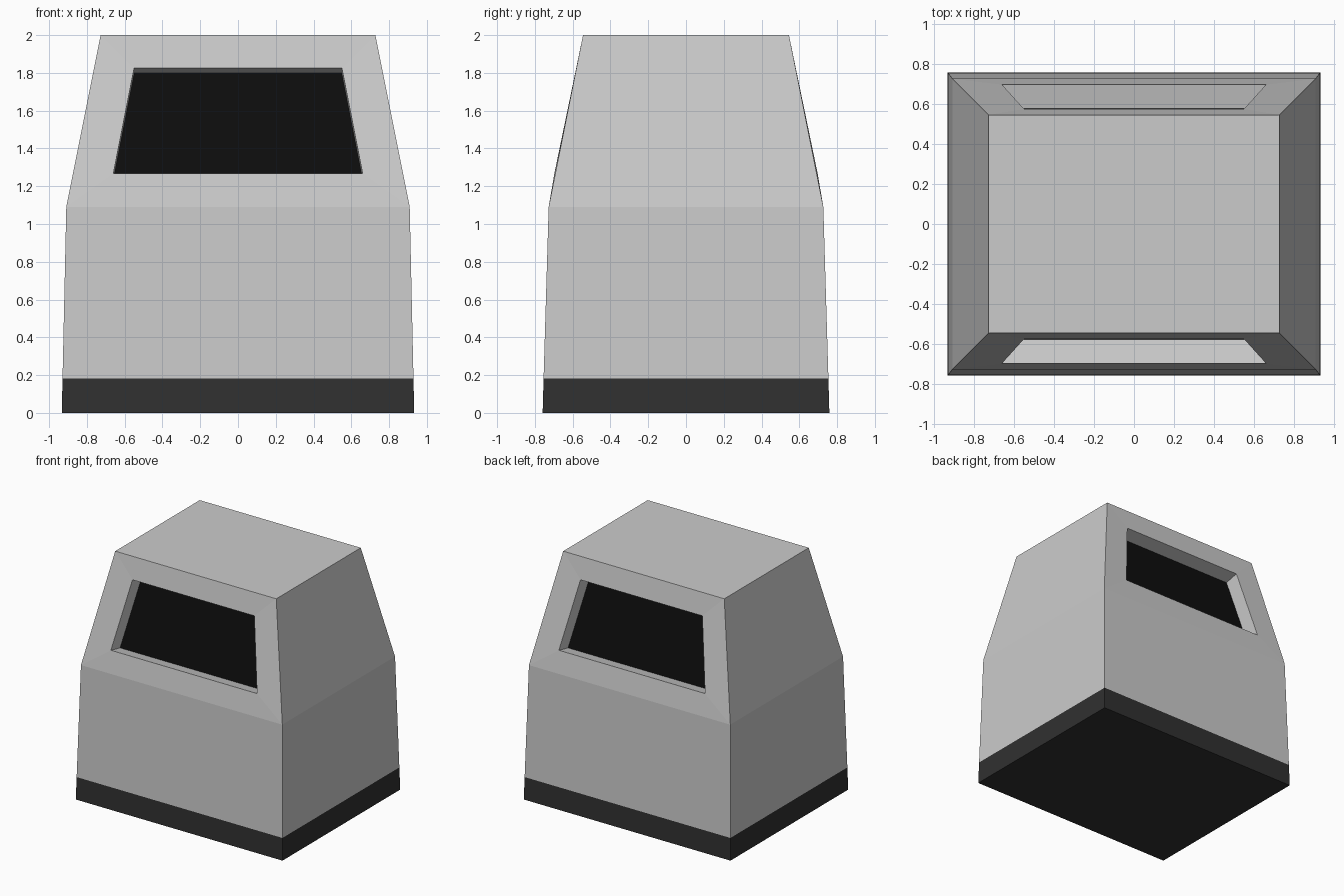
import bpy, bmesh
from mathutils import Vector

if "Cube" in bpy.data.objects:
    bpy.data.objects.remove(bpy.data.objects["Cube"])


def material(name, value):
    m = bpy.data.materials.new(name)
    m.diffuse_color = (value, value, value, 1)
    m.use_nodes = True
    m.node_tree.nodes["Principled BSDF"].inputs["Base Color"].default_value = m.diffuse_color
    return m


def finish(name, bm, mat=None):
    mesh = bpy.data.meshes.new(name)
    bm.to_mesh(mesh)
    bm.free()
    obj = bpy.data.objects.new(name, mesh)
    bpy.context.collection.objects.link(obj)
    if mat:
        mesh.materials.append(mat)
    return obj


def ring(bm, hx, hy, z):
    return [bm.verts.new((sx * hx, sy * hy, z))
            for sx, sy in ((-1, -1), (1, -1), (1, 1), (-1, 1))]


def bridge(bm, low, high):
    return [bm.faces.new((low[i], low[(i + 1) % 4], high[(i + 1) % 4], high[i]))
            for i in range(4)]


dark = material("dark_base", 0.03)
black = material("black_window", 0.004)

# Dark base band with closed underside
bm = bmesh.new()
low, high = ring(bm, 0.933, 0.759, 0), ring(bm, 0.929, 0.754, 0.182)
bridge(bm, low, high)
bm.faces.new(low[::-1])
finish("base_band", bm, dark)

# Tapered body: lower walls, upper walls, flat roof
bm = bmesh.new()
r0 = ring(bm, 0.929, 0.754, 0.182)
r1 = ring(bm, 0.909, 0.727, 1.091)
r2 = ring(bm, 0.727, 0.545, 2.0)
bridge(bm, r0, r1)
upper = bridge(bm, r1, r2)
bm.faces.new(r2)

# Front and back window openings with straight recessed reveals
for name, face, sy in (("front_window", upper[0], -1), ("back_window", upper[2], 1)):
    bmesh.ops.inset_individual(bm, faces=[face], thickness=0.15)
    for v in face.verts:
        sx = 1 if v.co.x > 0 else -1
        v.co = (sx * 0.55, sy * 0.575, 1.825) if v.co.z > 1.55 \
            else (sx * 0.66, sy * 0.697, 1.267)
    face.normal_update()
    inward = face.normal * -0.122
    bmesh.ops.inset_individual(bm, faces=[face], thickness=0.01)
    # Snap the inner loop onto the opening shifted along the normal
    for v in face.verts:
        sx = 1 if v.co.x > 0 else -1
        edge = Vector((sx * 0.55, sy * 0.575, 1.825)) if v.co.z > 1.55 \
            else Vector((sx * 0.66, sy * 0.697, 1.267))
        v.co = edge + inward
    # Black pane closes the recess
    pane = bmesh.new()
    pane.faces.new([pane.verts.new(v.co) for v in face.verts])
    finish(name, pane, black)
    bmesh.ops.delete(bm, geom=[face], context='FACES_ONLY')

finish("body_shell", bm)
